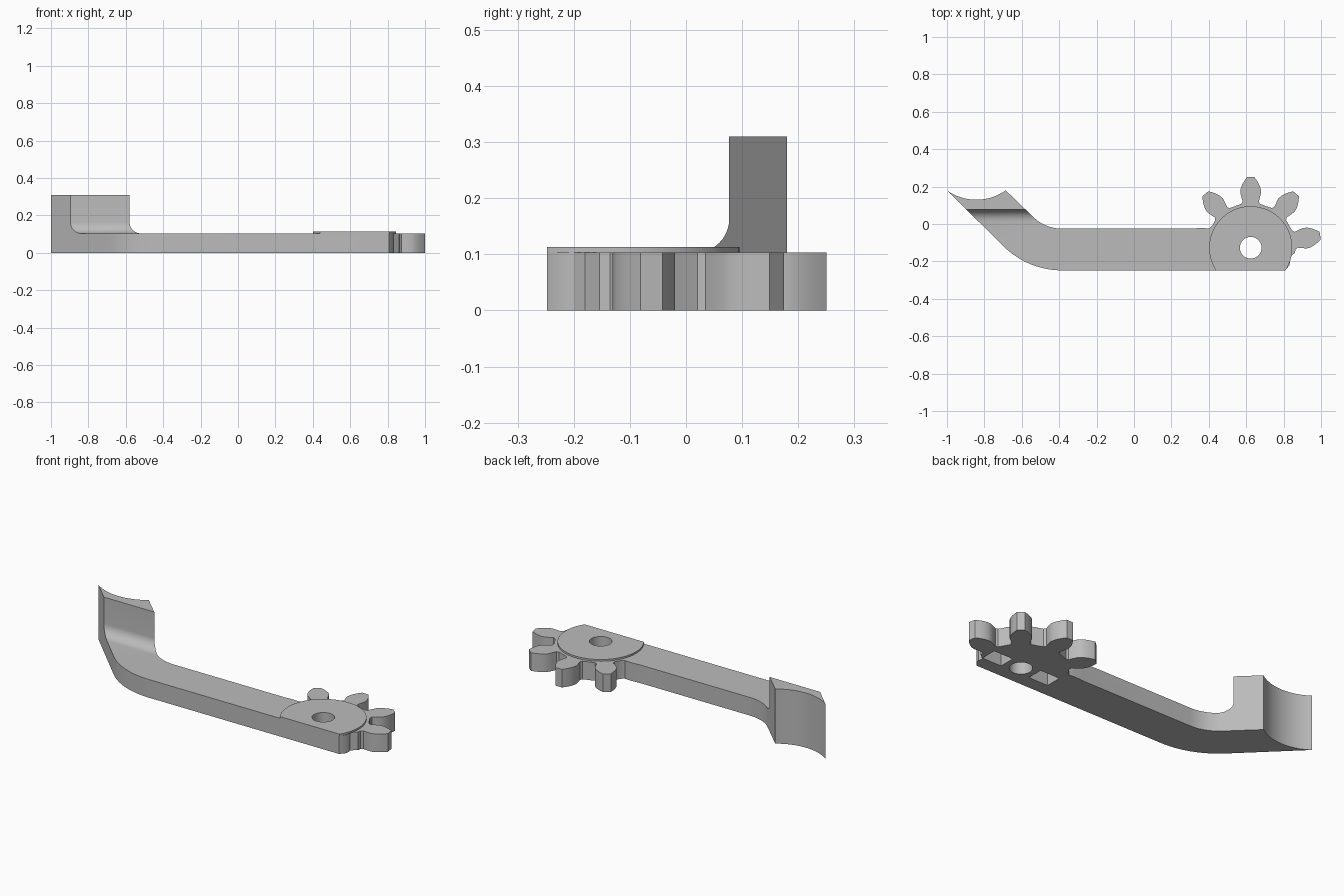
import bpy, bmesh
from math import sin, cos, radians, pi, asin
from mathutils import Vector

if "Cube" in bpy.data.objects:
    bpy.data.objects.remove(bpy.data.objects["Cube"])

SLAB, TOP, FRONT = 0.103, 0.31, -0.248      # arm height, post height, front edge
HUB = Vector((0.624, -0.127))
HUB_R, HOLE_R = 0.222, 0.058

grey = bpy.data.materials.new("plain grey")
grey.use_nodes = True
grey.diffuse_color = (0.5, 0.5, 0.5, 1)
grey.node_tree.nodes["Principled BSDF"].inputs["Base Color"].default_value = (0.5, 0.5, 0.5, 1)


def arc(center, r, a0, a1, n):
    """Points on an arc, angles in degrees."""
    steps = [radians(a0 + (a1 - a0) * i / n) for i in range(n + 1)]
    return [(center[0] + r * cos(a), center[1] + r * sin(a)) for a in steps]


def prism(name, outline, lo, hi, along_x=False):
    """Extrude an outline along z, or a (y, z) outline along x."""
    bm = bmesh.new()
    place = (lambda p: (lo, p[0], p[1])) if along_x else (lambda p: (p[0], p[1], lo))
    face = bm.faces.new([bm.verts.new(place(p)) for p in outline])
    out = bmesh.ops.extrude_face_region(bm, geom=[face])
    shift = Vector((hi - lo, 0, 0)) if along_x else Vector((0, 0, hi - lo))
    bmesh.ops.translate(bm, vec=shift, verts=[g for g in out["geom"] if isinstance(g, bmesh.types.BMVert)])
    bmesh.ops.recalc_face_normals(bm, faces=bm.faces)
    mesh = bpy.data.meshes.new(name)
    bm.to_mesh(mesh)
    bm.free()
    mesh.materials.append(grey)
    obj = bpy.data.objects.new(name, mesh)
    bpy.context.collection.objects.link(obj)
    return obj


def box(x0, x1, y0, y1):
    return [(x0, y0), (x1, y0), (x1, y1), (x0, y1)]


def cut(obj, cutter):
    """Subtract the cutter and discard it."""
    mod = obj.modifiers.new("cut", 'BOOLEAN')
    mod.operation, mod.solver, mod.object = 'DIFFERENCE', 'EXACT', cutter
    bpy.ops.object.select_all(action='DESELECT')
    obj.select_set(True)
    bpy.context.view_layer.objects.active = obj
    bpy.ops.object.modifier_apply(modifier=mod.name)
    bpy.data.objects.remove(cutter)


def smooth(obj):
    bpy.ops.object.select_all(action='DESELECT')
    obj.select_set(True)
    bpy.context.view_layer.objects.active = obj
    bpy.ops.object.shade_smooth_by_angle(angle=radians(30))


# Half of a gear tooth as (radius, half width), from root to tip
TOOTH = [(0.228, 0.068), (0.235, 0.05), (0.247, 0.043), (0.268, 0.049), (0.296, 0.056),
         (0.318, 0.053), (0.338, 0.045), (0.358, 0.034), (0.377, 0.02)]


def tooth(angle):
    a = radians(angle)
    out, side = Vector((cos(a), sin(a))), Vector((-sin(a), cos(a)))
    rising = [HUB + out * r - side * w for r, w in TOOTH]
    falling = [HUB + out * r + side * w for r, w in reversed(TOOTH)]
    return [tuple(p) for p in rising + falling]


# Whole outline, counter-clockwise: front edge, gear sector, back edge, bend, hollow end
bend = (-0.385, 0.195)
outline = [(0.808, FRONT), (0.83, -0.222), (0.835, -0.2), (0.828, -0.18)]
for angle in (10, 50, 90, 130):
    outline += tooth(angle)
outline += [(0.418, -0.01), (0.4, -0.024), (0.36, -0.021), (0.3, -0.025)]
outline += arc(bend, 0.22, 270, 225, 10)
half = 0.157
end_r = 0.27
swing = asin(half / end_r) * 180 / pi
end_center = (-0.843, 0.18 + end_r * cos(radians(swing)))
outline += arc(end_center, end_r, 270 + swing, 270 - swing, 16)
outline += arc(bend, 0.443, 225, 270, 14)

# Arm with gear sector and raised end post
arm = prism("geared_arm", outline, 0, TOP)
fillet = arc((0.017, SLAB + 0.06), 0.06, 270, 360, 10)
cut(arm, prism("post_cutter", [(-0.6, SLAB)] + fillet + [(0.077, 0.5), (-0.6, 0.5)], -1.3, 0.1, True))
cut(arm, prism("gear_cutter", box(0, 1.3, -0.6, 0.6), SLAB, 0.5))

# Pivot hole and the two pockets underneath
cut(arm, prism("hole_cutter", arc(HUB, HOLE_R, 0, 352.5, 47), -0.1, 0.5))
for s in (-1, 1):
    x = HUB.x + s * 0.15
    cut(arm, prism("pocket_cutter", box(x - 0.06, x + 0.06, HUB.y - 0.045, HUB.y + 0.045), -0.1, 0.085))
smooth(arm)

# Raised round plate over the hub, trimmed flush with the front edge
trim = asin((HUB.y - FRONT) / HUB_R) * 180 / pi
plate = prism("hub_plate", arc(HUB, HUB_R, -trim, 180 + trim, 56), SLAB, 0.113)
cut(plate, prism("plate_hole_cutter", arc(HUB, HOLE_R, 0, 352.5, 47), -0.1, 0.5))
smooth(plate)
